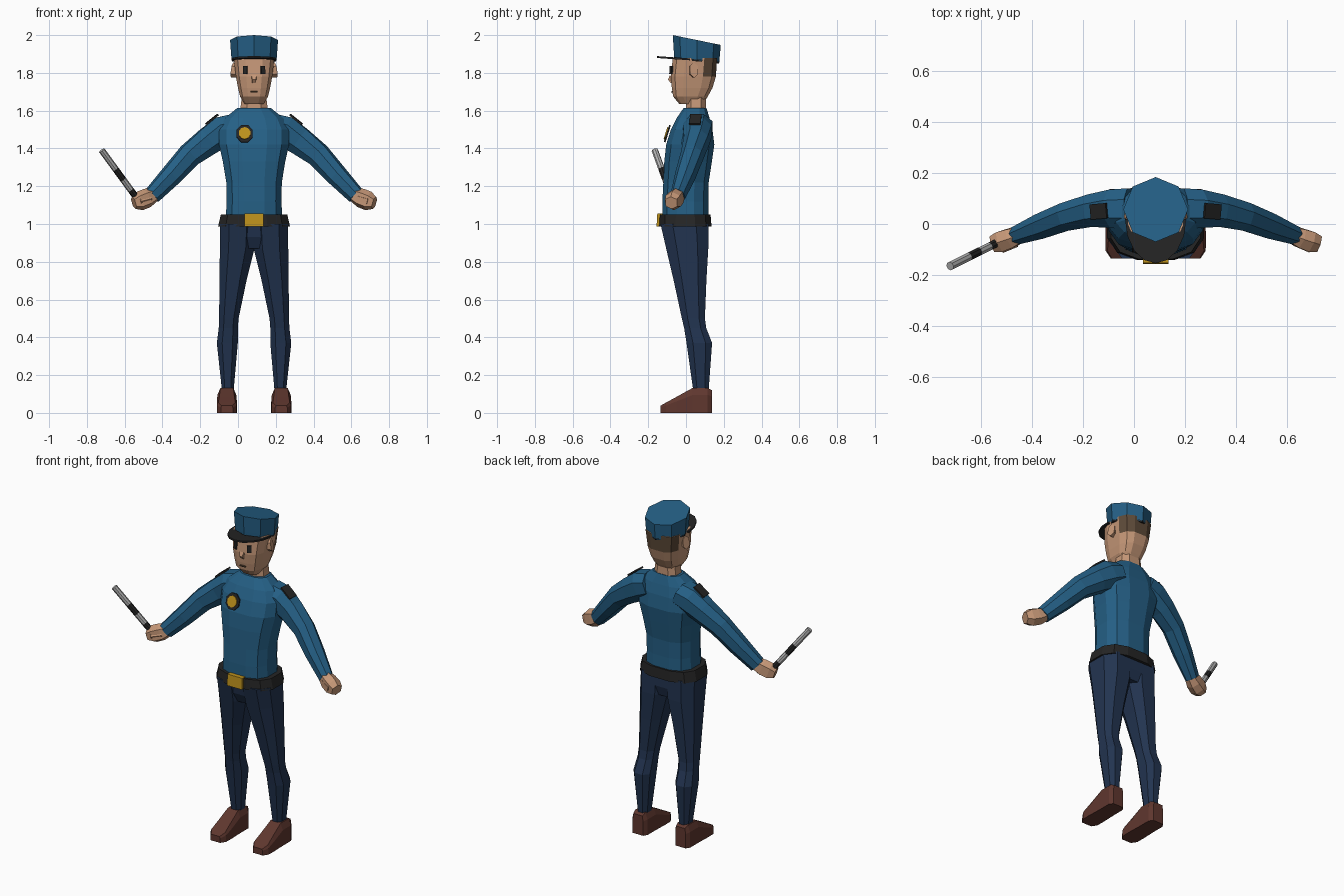
import bpy, bmesh, math
from mathutils import Vector
from mathutils.bvhtree import BVHTree

if "Cube" in bpy.data.objects:
    bpy.data.objects.remove(bpy.data.objects["Cube"])

CX = 0.085  # body axis


def mat(name, r, g, b):
    m = bpy.data.materials.new(name)
    m.diffuse_color = (r, g, b, 1)
    m.use_nodes = True
    m.node_tree.nodes["Principled BSDF"].inputs["Base Color"].default_value = m.diffuse_color
    return m


BLUE = mat("shirt blue", 0.018, 0.115, 0.235)
NAVY = mat("trouser navy", 0.016, 0.034, 0.08)
BLACK = mat("black", 0.018, 0.018, 0.018)
GOLD = mat("gold", 0.52, 0.29, 0.012)
BROWN = mat("shoe brown", 0.115, 0.038, 0.028)
SKIN = mat("skin", 0.56, 0.31, 0.185)
HAIR = mat("hair brown", 0.11, 0.068, 0.04)
SILVER = mat("silver", 0.45, 0.45, 0.45)


def skin_rings(name, rings, mats, rule=None):
    """Join equal rings of points into a closed flat-shaded object."""
    bm = bmesh.new()
    rows = [[bm.verts.new(p) for p in r] for r in rings]
    n = len(rows[0])
    for a, b in zip(rows, rows[1:]):
        for i in range(n):
            bm.faces.new((a[i], a[(i + 1) % n], b[(i + 1) % n], b[i]))
    bm.faces.new(rows[0][::-1])
    bm.faces.new(rows[-1])
    bmesh.ops.recalc_face_normals(bm, faces=bm.faces)
    if rule:
        for f in bm.faces:
            f.material_index = rule(f.calc_center_median())
    me = bpy.data.meshes.new(name)
    bm.to_mesh(me)
    bm.free()
    for m in mats:
        me.materials.append(m)
    ob = bpy.data.objects.new(name, me)
    ob.location.x = CX
    bpy.context.collection.objects.link(ob)
    return ob


def outline(n, p):
    """Unit superellipse outline scaled to touch +-1."""
    pts = []
    for i in range(n):
        a = 2 * math.pi * (i + 0.5) / n
        c, s = math.cos(a), math.sin(a)
        pts.append((math.copysign(abs(c) ** p, c), math.copysign(abs(s) ** p, s)))
    k = max(x for x, _ in pts)
    return [(x / k, y / k) for x, y in pts]


def tower(name, rows, mats, n=12, p=0.75, rule=None):
    """Upright part; rows are (z, x0, x1, y0, y1)."""
    rings = [[((a + b) / 2 + u * (b - a) / 2, (c + d) / 2 + v * (d - c) / 2, z)
              for u, v in outline(n, p)] for z, a, b, c, d in rows]
    return skin_rings(name, rings, mats, rule)


def tube(name, path, mats, n=8, p=0.9, rule=None):
    """Limb along a path; entries are (x, y, z, half width, half height)."""
    c = [Vector(q[:3]) for q in path]
    rings = []
    for i, q in enumerate(path):
        t = (c[min(i + 1, len(c) - 1)] - c[max(i - 1, 0)]).normalized()
        side = t.cross(Vector((0, 0, 1))).normalized()
        up = side.cross(t)
        rings.append([c[i] + side * u * q[3] + up * v * q[4] for u, v in outline(n, p)])
    return skin_rings(name, rings, mats, rule)


def plate(name, target, origin, direction, size, m, n=4, lift=0.0, p=0.5):
    """Thin plate laid on the surface hit by a ray."""
    me = target.data
    tree = BVHTree.FromPolygons([v.co for v in me.vertices], [f.vertices for f in me.polygons])
    loc, nor, _, _ = tree.ray_cast(Vector(origin), Vector(direction).normalized())
    u = Vector((0, 0, 1)).cross(nor).normalized()
    v = nor.cross(u)
    rings = [[loc + nor * (lift + h) + u * a * size[0] + v * b * size[1]
              for a, b in outline(n, p)] for h in (-0.001, 0.008)]
    return skin_rings(name, rings, [m])


def half(z, w, y0, y1):
    return (z, -w, w, y0, y1)


# Shirt body
shirt = tower("shirt", [
    half(1.02, .15, -.125, .12), half(1.12, .145, -.125, .118), half(1.22, .147, -.12, .12),
    half(1.33, .165, -.115, .137), half(1.42, .185, -.105, .15), half(1.5, .185, -.08, .14),
    half(1.56, .155, -.05, .125), half(1.615, .088, -.012, .108)], [BLUE])

# Neck, head and hair
tower("neck", [half(1.59, .075, 0, .105), half(1.67, .065, 0, .105)], [SKIN], n=8)
head = tower("head", [
    half(1.635, .05, -.035, .09), half(1.675, .074, -.068, .115), half(1.72, .085, -.075, .14),
    half(1.78, .096, -.08, .158), half(1.88, .108, -.07, .165)], [SKIN, HAIR], p=0.65,
    rule=lambda c: 1 if c.y > 0.055 and 1.77 < c.z < 1.87 else 0)
tube("nose", [(0, -.07, 1.768, .014, .026), (0, -.088, 1.755, .009, .012)], [SKIN], n=4, p=0.5)
plate("mouth", head, (0, -1, 1.7), (0, 1, 0), (.018, .003), HAIR)

# Cap crown with a sloping top, band and visor
def cap_ring(r, front, back):
    pts = []
    for i in range(8):
        a = math.pi * (i / 4 + 0.5)
        y = .057 + r * math.sin(a)
        t = (math.sin(a) + 1) / 2
        pts.append((r * math.cos(a), y, front + t * (back - front)))
    return pts

skin_rings("cap_crown", [cap_ring(.119, 1.88, 1.856), cap_ring(.121, 1.905, 1.878),
                         cap_ring(.127, 2.0, 1.948)], [BLUE])
skin_rings("cap_band", [cap_ring(.116, 1.872, 1.85), cap_ring(.12, 1.884, 1.86)], [BLACK])
visor = [(.12 * math.cos(a), .02 + .174 * math.sin(a))
         for a in [math.pi * (1 + i / 8) for i in range(9)]]
skin_rings("cap_visor", [[(x, y, 1.868 - y * 0.07 + h) for x, y in visor] for h in (0, .01)], [BLACK])

# Belt and buckle
tower("belt", [half(.988, .19, -.142, .135), half(1.05, .176, -.138, .13)], [BLACK], n=12)
tower("buckle", [half(.987, .05, -.156, -.12), half(1.055, .05, -.152, -.12)], [GOLD], n=4, p=0.5)

# Hips
tower("hips", [half(.87, .09, -.085, .1), half(.93, .165, -.115, .118),
               half(1.02, .168, -.13, .118)], [NAVY])

# Badge on the chest
plate("badge_back", shirt, (-.05, -1, 1.475), (0, 1, 0), (.043, .047), BLACK, n=8, lift=.008, p=1)
plate("badge_center", shirt, (-.05, -1, 1.475), (0, 1, 0), (.03, .032), GOLD, n=10, lift=.014, p=1)

for s, label in ((-1, "right"), (1, "left")):
    # Trouser leg
    rows = [(1.0, -.01, .18, -.135, .118), (.87, -.002, .181, -.105, .118),
            (.7, .04, .183, -.065, .108), (.5, .082, .185, -.022, .1),
            (.45, .086, .187, -.01, .107), (.37, .086, .197, .003, .138),
            (.12, .108, .17, .038, .12)]
    tower(label + "_leg", [(z, min(s * a, s * b), max(s * a, s * b), c, d)
                           for z, a, b, c, d in rows], [NAVY], n=8, p=0.8)

    # Shoe: sections from heel to toe of (y, half width, top half width, top height)
    shoe = [(.138, .035, .03, .12), (.115, .05, .034, .132), (.035, .05, .034, .132),
            (-.05, .053, .04, .085), (-.105, .052, .045, .055), (-.135, .032, .028, .038)]
    skin_rings(label + "_shoe", [[(s * .144 + x, y, z) for x, z in (
        (-w, 0), (w, 0), (w, h * .72), (t, h), (-t, h), (-w, h * .72))]
        for y, w, t, h in shoe], [BROWN])

    # Sleeve
    arm = tube(label + "_sleeve", [
        (s * .1, .06, 1.515, .08, .07), (s * .165, .06, 1.49, .075, .082),
        (s * .24, .055, 1.44, .064, .073), (s * .34, .033, 1.365, .056, .062),
        (s * .44, -.004, 1.255, .05, .054), (s * .54, -.042, 1.15, .036, .044)], [BLUE])
    plate(label + "_shoulder_patch", arm, (s * .6, .05, 1.93), (-s, 0, -1), (.03, .04), BLACK, lift=.002)

    # Hand and thumb
    tube(label + "_hand", [
        (s * .52, -.036, 1.16, .028, .033), (s * .565, -.054, 1.138, .038, .046),
        (s * .605, -.068, 1.122, .04, .046), (s * .637, -.078, 1.112, .032, .03)], [SKIN], n=6, p=.8)
    tube(label + "_thumb", [(s * .55, -.07, 1.135, .018, .018),
                            (s * .605, -.098, 1.12, .014, .017)], [SKIN], n=5)

    # Ear and eye
    tube(label + "_ear", [(s * .085, .033, 1.81, .018, .03), (s * .116, .042, 1.815, .022, .036)],
         [SKIN], n=6)
    plate(label + "_eye", head, (s * .045, -1, 1.815), (0, 1, 0), (.012, .021), BLACK, p=.5)

# Striped baton in the right hand
a, b = Vector((-.806, -.165, 1.39)), Vector((-.605, -.065, 1.115))
stops = [0, .36, .56, .76, 1]
for i, (t0, t1) in enumerate(zip(stops, stops[1:])):
    tube("baton_section_%d" % (i + 1), [(*a.lerp(b, t), .016, .016) for t in (t0, t1)],
         [BLACK if i % 2 else SILVER], n=8, p=1)
